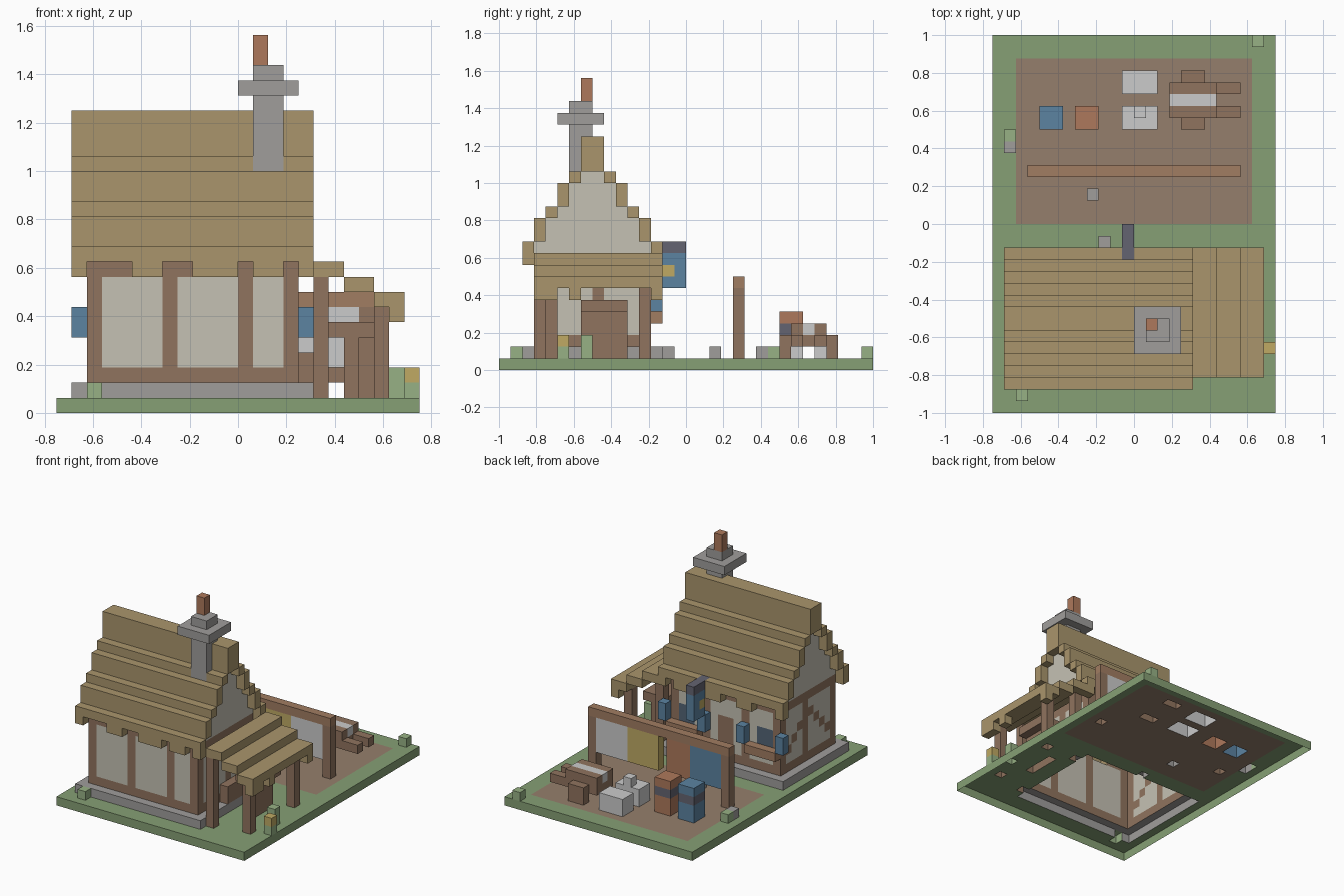
import bpy, bmesh

if "Cube" in bpy.data.objects:
    bpy.data.objects.remove(bpy.data.objects["Cube"])

U = 0.0625          # size of one block
cells = {}          # block position -> (part, colour)
COL = {
    "grass": (133, 158, 116), "earth": (148, 126, 108), "stone": (158, 156, 154),
    "plaster": (196, 192, 178), "timber": (143, 115, 95), "thatch": (168, 148, 108),
    "blue": (92, 130, 160), "clay": (172, 120, 92), "white": (200, 199, 196),
    "dark": (100, 100, 112), "straw": (190, 168, 100), "plank": (160, 124, 98),
    "leaf": (150, 176, 132), "glass": (84, 100, 118),
}


def box(part, col, x0, x1, y0, y1, z0, z1):
    """Fill a block range; later boxes overwrite earlier ones."""
    for x in range(x0, x1):
        for y in range(y0, y1):
            for z in range(z0, z1):
                cells[x, y, z] = (part, col)


# ground and yard
box("ground", "grass", -12, 12, -16, 16, 0, 1)
box("yard", "earth", -10, 10, 0, 14, 0, 1)

# foundation, walls and gable core
box("foundation", "stone", -11, 5, -14, -2, 1, 2)
box("walls", "plaster", -10, 4, -13, -3, 2, 11)
for z0, z1, h in ((11, 13, 4), (13, 14, 3), (14, 16, 2), (16, 17, 1)):
    box("walls", "plaster", -10, 4, -8 - h, -8 + h, z0, z1)

# timber framing: sill, top plate, posts and braces
for z in (2, 9):
    box("frame", "timber", -10, 4, -13, -12, z, z + 1)
    box("frame", "timber", -10, 4, -4, -3, z, z + 1)
    for x in (-10, 3):
        box("frame", "timber", x, x + 1, -13, -3, z, z + 1)
for x in (-10, -5, 0, 3):
    box("frame", "timber", x, x + 1, -13, -12, 2, 10)
for x in (-10, -6, -1, 3):
    box("frame", "timber", x, x + 1, -4, -3, 2, 10)
for x in (-10, 3):
    for y in (-13, -8, -4):
        box("frame", "timber", x, x + 1, y, y + 1, 2, 10)
for i in range(4):
    box("brace", "timber", -10, -9, -12 + i, -11 + i, 4 + i, 5 + i)
    if i < 3:
        box("brace", "timber", -10, -9, -5 - i, -4 - i, 4 + i, 5 + i)

# stepped thatch roof
for z0, z1, h in ((10, 11, 6), (11, 13, 5), (13, 14, 4), (14, 16, 3), (16, 17, 2)):
    box("roof", "thatch", -11, 5, -8 - h, -7 - h, z0, z1)
    box("roof", "thatch", -11, 5, -9 + h, -8 + h, z0, z1)
box("roof", "thatch", -11, 5, -9, -7, 17, 20)
for x0, x1 in ((-11, -10), (-7, -5), (-3, 0), (1, 3), (4, 5)):
    box("roof_fringe", "thatch", x0, x1, -14, -13, 9, 10)
    box("roof_fringe", "thatch", x0, x1, -3, -2, 9, 10)

# chimney
box("chimney", "stone", 1, 3, -10, -8, 16, 23)
box("chimney_slab", "stone", 0, 4, -11, -7, 21, 22)
box("chimney_pot", "clay", 1, 2, -9, -8, 23, 25)

# lean-to roof, fringe and posts
box("lean_to_roof", "thatch", 5, 7, -13, -2, 9, 10)
box("lean_to_roof", "thatch", 7, 9, -13, -2, 8, 9)
box("lean_to_roof", "thatch", 9, 11, -13, -2, 7, 8)
for y0, y1 in ((-13, -11), (-10, -9), (-3, -2)):
    box("lean_to_fringe", "thatch", 10, 11, y0, y1, 6, 7)
for y in (-12, -4):
    box("lean_to_post", "timber", 9, 10, y, y + 1, 1, 7)
for y in (-13, -4):
    box("lean_to_post", "timber", 5, 6, y, y + 1, 1, 9)

# workbench and log stack under the lean-to
box("workbench", "timber", 6, 9, -9, -5, 5, 6)
box("workbench", "timber", 7, 8, -9, -5, 1, 5)
box("log_stack", "timber", 4, 5, -9, -5, 2, 4)

# back door, windows, shutters and flower boxes
box("door", "timber", -4, -2, -4, -3, 2, 7)
for x in (-10, 0):
    box("window", "glass", x + 1, x + 3, -4, -3, 5, 7)
    box("window_box", "plank", x, x + 4, -3, -2, 4, 5)
    for s in (x - 1, x + 4):
        box("shutter", "blue", s, s + 1, -3, -2, 5, 7)

# hanging sign
box("sign_bracket", "dark", -1, 0, -3, 0, 10, 11)
box("sign", "blue", -1, 0, -2, 0, 7, 10)
box("sign", "straw", -1, 0, -2, -1, 8, 9)

# washing line with four cloths
box("line_beam", "plank", -9, 9, 4, 5, 7, 8)
for x in (-9, 8):
    box("line_post", "timber", x, x + 1, 4, 5, 1, 7)
for i, c in enumerate(("blue", "clay", "straw", "white")):
    box("cloth", c, -8 + 4 * i, -4 + 4 * i - (i < 3 and i % 2), 4, 5, 3, 7)

# barrels with dark hoops
for x, c in ((-8, "blue"), (-5, "clay")):
    box("barrel", c, x, x + 2, 8, 10, 1, 5)
    box("barrel", "dark", x, x + 2, 8, 10, 3, 4)
# (the clay barrel stands one block closer in)

# crates
for y in (8, 11):
    box("crate", "white", -1, 1, y, y + 2, 1, 3)
    box("crate", "white", 1, 2, y, y + 2, 1, 3)
box("crate", "white", 0, 1, 9, 10, 3, 4)

# handcart
box("cart_body", "timber", 3, 7, 9, 12, 2, 4)
box("cart_load", "white", 3, 7, 10, 11, 3, 4)
for y in (9, 11):
    box("cart_handle", "timber", 7, 9, y, y + 1, 2, 3)
for y in (8, 12):
    box("cart_wheel", "timber", 4, 6, y, y + 1, 1, 3)

# loose stones and plants
for x, y in ((-4, 2), (-3, -2), (-11, 6)):
    box("stone", "stone", x, x + 1, y, y + 1, 1, 2)
for x, y, h in ((-11, 7, 1), (10, 15, 1), (-10, -15, 1), (10, -9, 2), (11, -11, 1)):
    box("plant", "leaf", x, x + 1, y, y + 1, 1, 1 + h)
box("flower", "straw", 11, 12, -11, -10, 2, 3)


def material(name):
    m = bpy.data.materials.get(name)
    if not m:
        m = bpy.data.materials.new(name)
        m.diffuse_color = [(c / 255) ** 2.2 for c in COL[name]] + [1]
        m.use_nodes = True
        m.node_tree.nodes["Principled BSDF"].inputs["Base Color"].default_value = m.diffuse_color
    return m


# one mesh per part, keeping exposed faces only (underside of the ground is open)
for part in dict.fromkeys(p for p, c in cells.values()):
    bm = bmesh.new()
    mesh = bpy.data.meshes.new(part)
    slots = []
    for pos, (p, col) in cells.items():
        if p != part:
            continue
        if col not in slots:
            slots.append(col)
            mesh.materials.append(material(col))
        for a in range(3):
            for s in (-1, 1):
                n = list(pos)
                n[a] += s
                if tuple(n) in cells or n[2] < 0:
                    continue
                quad = []
                for du, dv in ((0, 0), (1, 0), (1, 1), (0, 1))[::s]:
                    q = list(pos)
                    q[a] += s > 0
                    q[(a + 1) % 3] += du
                    q[(a + 2) % 3] += dv
                    quad.append(bm.verts.new([v * U for v in q]))
                bm.faces.new(quad).material_index = slots.index(col)
    bmesh.ops.remove_doubles(bm, verts=bm.verts, dist=0.001)
    bm.to_mesh(mesh)
    bm.free()
    bpy.context.collection.objects.link(bpy.data.objects.new(part, mesh))
